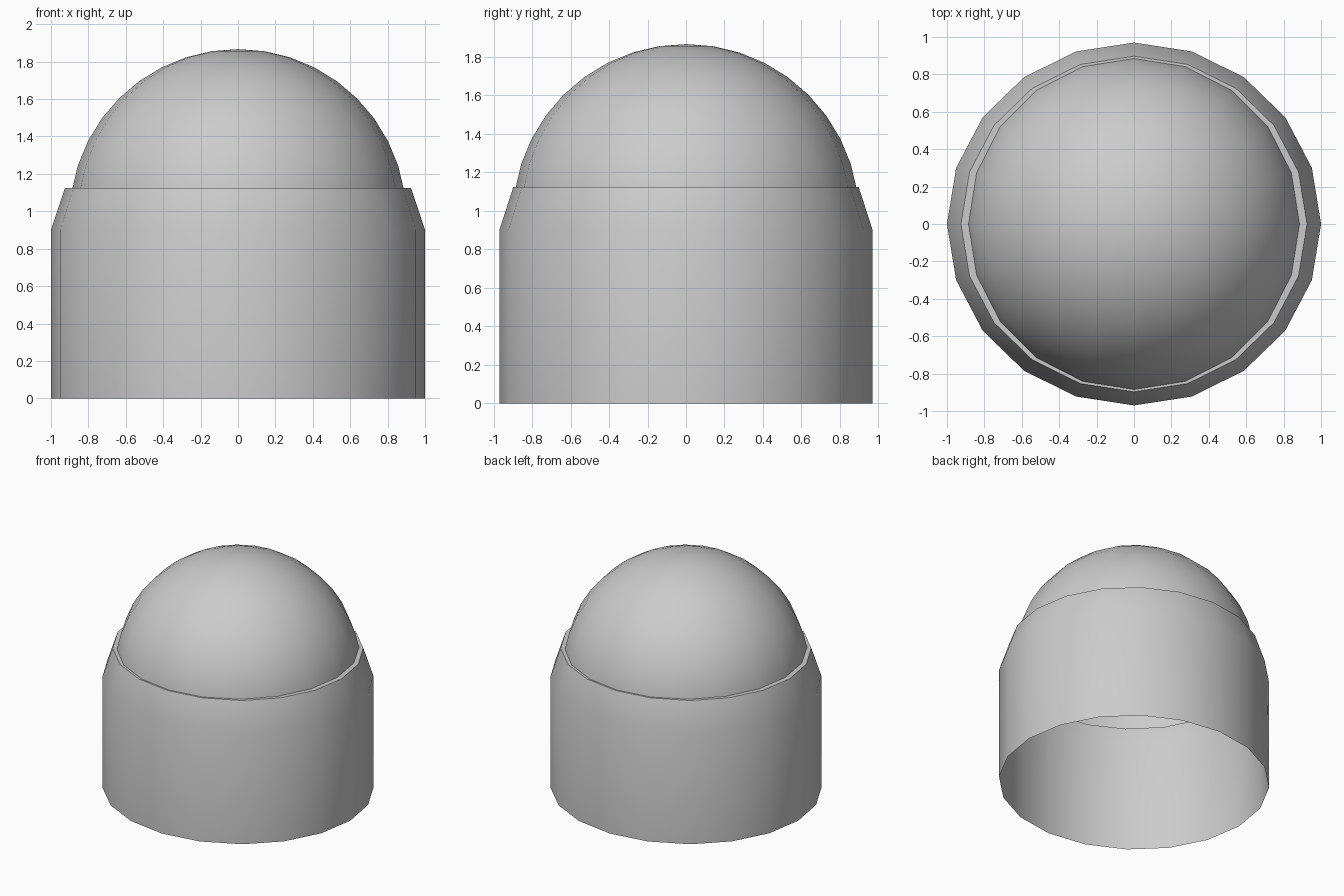
import bpy, bmesh
from math import sin, cos, pi, radians

if "Cube" in bpy.data.objects:
    bpy.data.objects.remove(bpy.data.objects["Cube"])

SIDES = 20


def lathe(name, profile, y_scale=1.0, cap_top=False):
    """Spin an (radius, z) profile around z; radius 0 makes a pole."""
    bm = bmesh.new()
    rings = []
    for r, z in profile:
        if r < 1e-5:
            rings.append([bm.verts.new((0, 0, z))])
        else:
            rings.append([bm.verts.new((r * cos(2 * pi * i / SIDES),
                                        r * y_scale * sin(2 * pi * i / SIDES), z))
                          for i in range(SIDES)])
    for low, high in zip(rings, rings[1:]):
        for i in range(SIDES):
            j = (i + 1) % SIDES
            if len(high) == 1:
                bm.faces.new((low[i], low[j], high[0]))
            else:
                bm.faces.new((low[i], low[j], high[j], high[i]))
    if cap_top:
        bm.faces.new(rings[-1])
    mesh = bpy.data.meshes.new(name)
    bm.to_mesh(mesh)
    bm.free()
    obj = bpy.data.objects.new(name, mesh)
    bpy.context.collection.objects.link(obj)
    bpy.ops.object.select_all(action='DESELECT')
    obj.select_set(True)
    bpy.context.view_layer.objects.active = obj
    bpy.ops.object.shade_smooth_by_angle(angle=radians(30))
    return obj


# Open-bottomed drum with tapered shoulder and flat top
lathe("drum_body", [(1, 0), (1, 0.9), (0.925, 1.125)], y_scale=0.97, cap_top=True)

# Hemispherical dome, sunk slightly into the drum
R, BASE = 0.9, 0.967
lathe("dome", [(R * cos(k * pi / 20), BASE + R * sin(k * pi / 20)) for k in range(11)])
